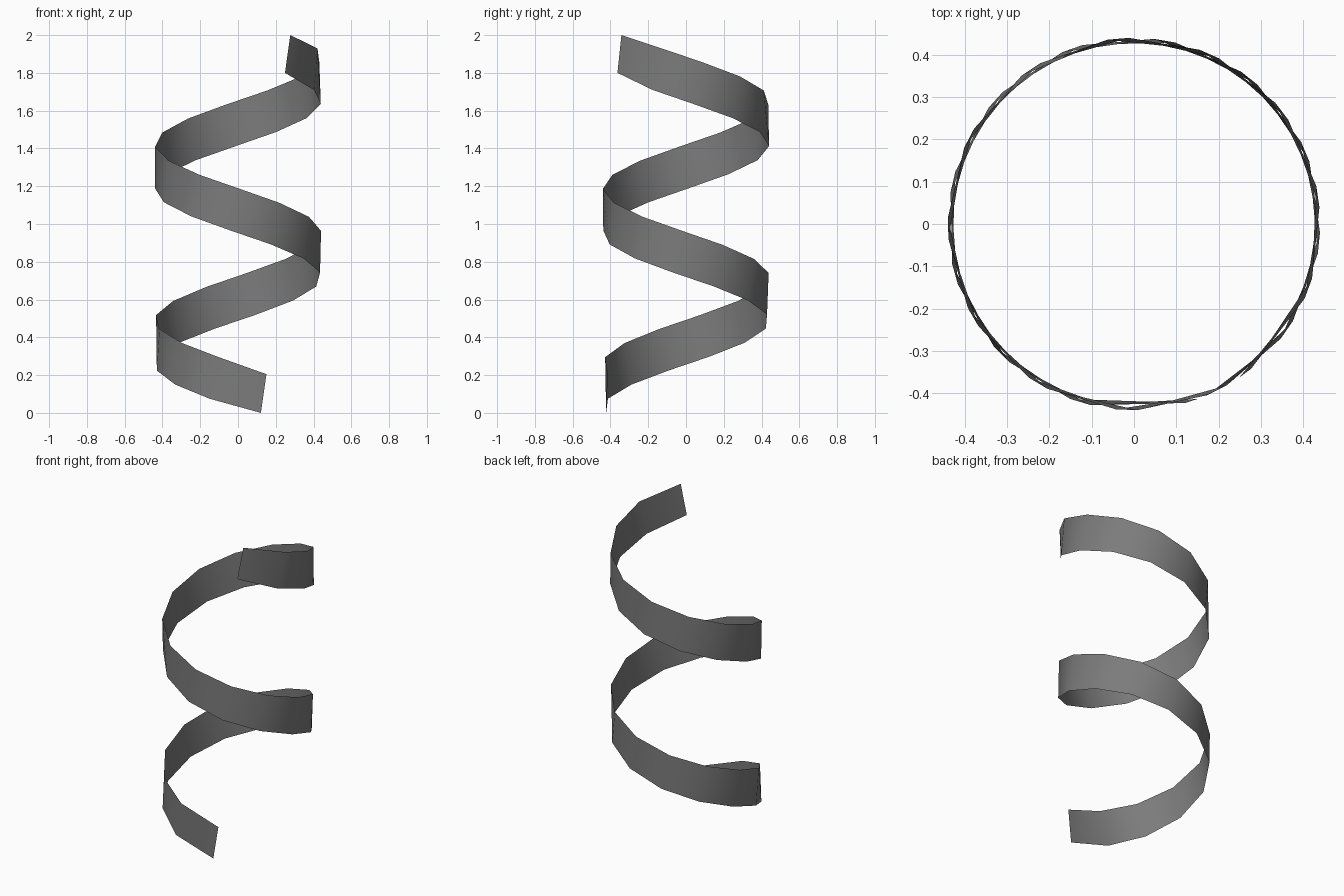
import bpy, bmesh
from math import radians, cos, sin

cube = bpy.data.objects.get("Cube")
if cube:
    bpy.data.objects.remove(cube)

RADIUS = 0.44
STEPS = 22       # regular segments between the two longer end segments
TURN = 28.8      # degrees per segment, clockwise seen from above
RISE = 0.0743


def point(angle, z):
    a = radians(angle)
    return (RADIUS * cos(a), RADIUS * sin(a), z)


# Lower and upper corners of each rung, leaning with the slope
rungs = [(point(-74, 0), point(-70, 0.205))]
for k in range(STEPS + 1):
    rungs.append((point(-110 - TURN * k, 0.075 + RISE * k),
                  point(-103.4 - TURN * k, 0.295 + RISE * k)))
rungs.append((point(-55.6, 1.8), point(-51, 2)))

# Thin spiral ribbon, faces outward
bm = bmesh.new()
pairs = [[bm.verts.new(p) for p in rung] for rung in rungs]
for (a, b), (c, d) in zip(pairs, pairs[1:]):
    bm.faces.new((a, b, d, c))
mesh = bpy.data.meshes.new("spiral_ribbon")
bm.to_mesh(mesh)
bm.free()
ribbon = bpy.data.objects.new("spiral_ribbon", mesh)
bpy.context.collection.objects.link(ribbon)

# Plain grey
grey = bpy.data.materials.new("grey")
grey.use_nodes = True
colour = (0.2, 0.2, 0.2, 1)
grey.diffuse_color = colour
grey.node_tree.nodes["Principled BSDF"].inputs["Base Color"].default_value = colour
mesh.materials.append(grey)

bpy.context.view_layer.objects.active = ribbon
ribbon.select_set(True)
bpy.ops.object.shade_smooth_by_angle(angle=radians(40))
